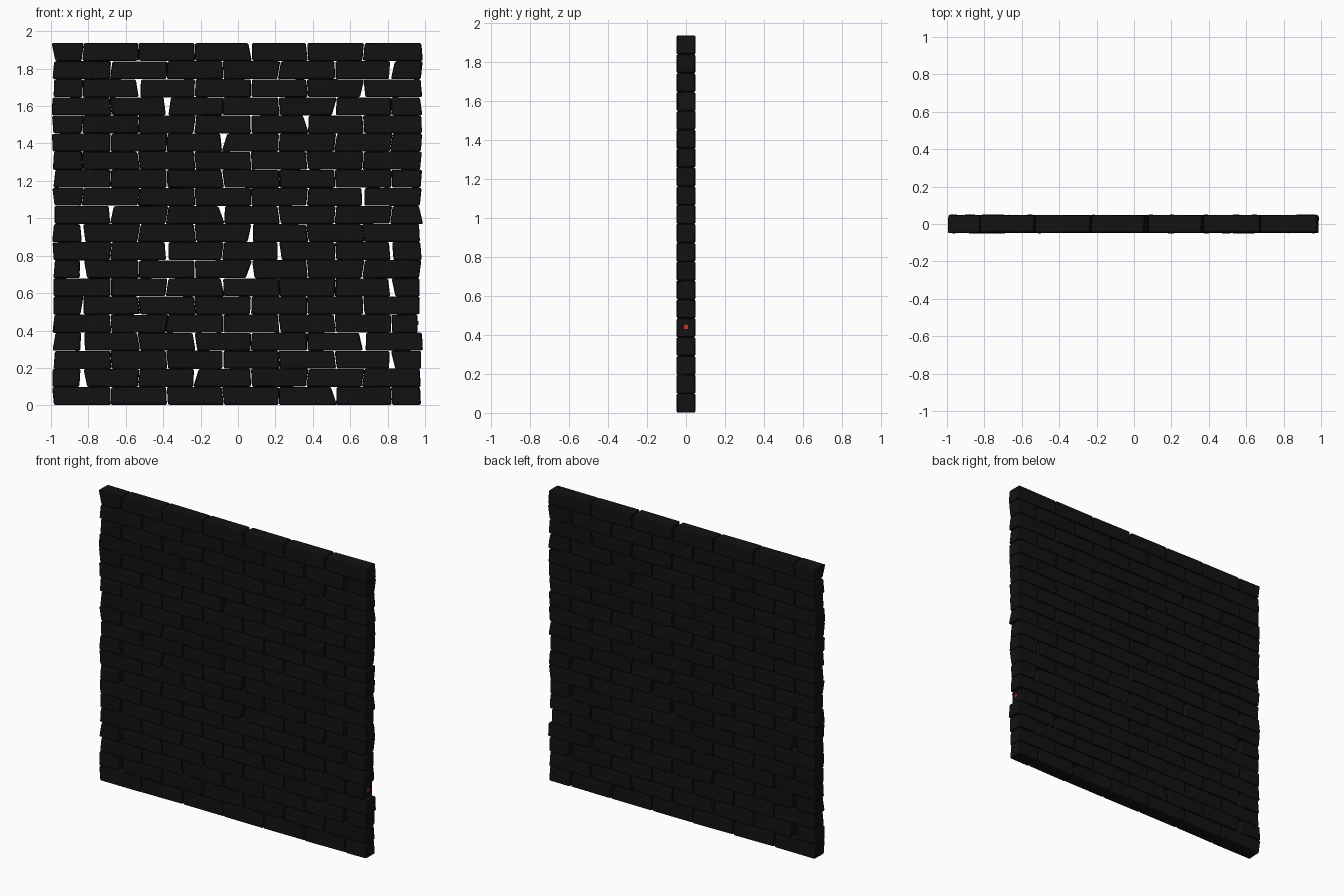
import bpy, bmesh, random

if "Cube" in bpy.data.objects:
    bpy.data.objects.remove(bpy.data.objects["Cube"])

random.seed(7)
ROWS, PITCH, LENGTH, DEPTH = 20, 0.0968, 0.30, 0.047

# Wide joints: (course, joint) -> gap at bottom, gap at top
GAPS = {(0, 4): (.0, .03), (1, 0): (.04, .02), (1, 2): (.0, .03), (2, 5): (.03, .01),
        (3, 0): (.025, .02), (3, 2): (.01, .015), (3, 5): (.015, .04), (5, 0): (.02, .0),
        (6, 2): (.0, .015), (6, 5): (.03, .02), (7, 0): (.04, .02), (7, 3): (.05, .0),
        (8, 1): (.015, .025), (8, 3): (.02, .01), (8, 5): (.02, .02), (9, 0): (.02, .02),
        (9, 3): (.03, .01), (10, 0): (.0, .03), (10, 2): (.0, .04), (11, 5): (.015, .02),
        (14, 2): (.0, .04), (15, 4): (.0, .03), (16, 1): (.015, .04), (16, 4): (.02, .0),
        (17, 1): (.01, .03), (17, 5): (.03, .0), (18, 5): (.01, .03), (19, 3): (.0, .02)}


def material(name, color):
    m = bpy.data.materials.new(name)
    m.diffuse_color = color
    m.use_nodes = True
    m.node_tree.nodes["Principled BSDF"].inputs["Base Color"].default_value = m.diffuse_color
    return m


def new_object(name, bm, mat):
    bmesh.ops.recalc_face_normals(bm, faces=bm.faces)
    mesh = bpy.data.meshes.new(name)
    bm.to_mesh(mesh)
    bm.free()
    mesh.materials.append(mat)
    ob = bpy.data.objects.new(name, mesh)
    bpy.context.collection.objects.link(ob)
    return ob


def jit(a):
    return random.uniform(-a, a)


def add_brick(bm, left, right, z0, z1):
    """left and right hold the x at the bottom and top of each end"""
    verts = bmesh.ops.create_cube(bm, size=2)["verts"]
    for v in verts:
        side = left if v.co.x < 0 else right
        v.co.x = side[v.co.z > 0] + jit(.003)
        v.co.y = v.co.y * DEPTH + jit(.003)
        v.co.z = (z1 if v.co.z > 0 else z0) + jit(.0015)


black = material("black_brick", (0.006, 0.006, 0.006, 1))
red = material("red_spot", (0.6, 0.04, 0.02, 1))

# Running-bond courses, half bricks alternate between the two ends
for r in range(ROWS):
    first = -0.83 if r % 2 else -0.68
    end = (0.96, 0.96) if r == 4 else (0.98 + jit(.011), 0.98 + jit(.011))
    ends = [[None, (-0.985 + jit(.01), -0.985 + jit(.01))]]
    for j in range(6):
        lean = jit(.008)
        g = GAPS.get((r, j), (.004, .004))
        x = (first + j * LENGTH - lean, first + j * LENGTH + lean)
        ends.append([(x[0] - g[0] / 2, x[1] - g[1] / 2), (x[0] + g[0] / 2, x[1] + g[1] / 2)])
    ends.append([end, None])
    bm = bmesh.new()
    z0 = r * PITCH + 0.002
    for a, b in zip(ends, ends[1:]):
        add_brick(bm, a[1], b[0], z0, z0 + PITCH - 0.001)
    ob = new_object(f"brick_course_{r + 1:02d}", bm, black)
    bev = ob.modifiers.new("worn_edges", "BEVEL")
    bev.width = 0.009
    bev.segments = 2
    bev.limit_method = "NONE"

# Small red spot on the right end of the fifth course
bm = bmesh.new()
bmesh.ops.create_cube(bm, size=0.02)
spot = new_object("red_spot", bm, red)
spot.location = (0.956, 0, 4.55 * PITCH)
